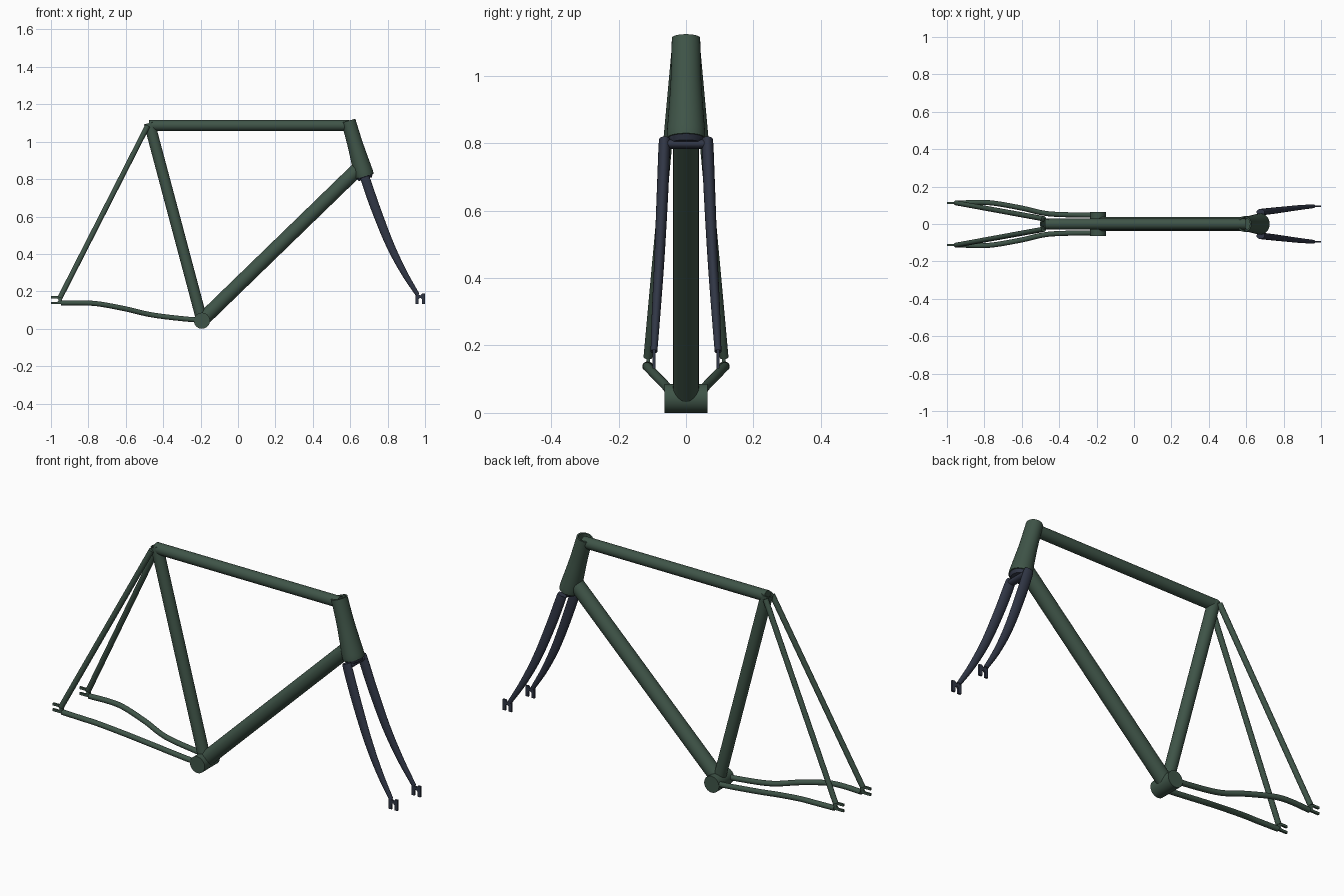
import bpy, bmesh, math
from mathutils import Vector

if "Cube" in bpy.data.objects:
    bpy.data.objects.remove(bpy.data.objects["Cube"])

def material(name, col):
    m = bpy.data.materials.new(name)
    m.diffuse_color = (*col, 1)
    m.use_nodes = True
    m.node_tree.nodes["Principled BSDF"].inputs["Base Color"].default_value = m.diffuse_color
    return m

GREEN = material("frame_green", (0.05, 0.09, 0.065))
BLUE = material("fork_blue", (0.03, 0.037, 0.06))

def finish(name, bm, mat, mirror):
    bmesh.ops.recalc_face_normals(bm, faces=bm.faces)
    me = bpy.data.meshes.new(name)
    bm.to_mesh(me)
    bm.free()
    me.materials.append(mat)
    ob = bpy.data.objects.new(name, me)
    bpy.context.collection.objects.link(ob)
    if mirror:
        ob.modifiers.new("mirror", 'MIRROR').use_axis = (False, True, False)
    bpy.ops.object.select_all(action='DESELECT')
    ob.select_set(True)
    bpy.context.view_layer.objects.active = ob
    bpy.ops.object.shade_smooth_by_angle(angle=math.radians(40))
    return ob

def smooth_path(pts, n=8):
    # Catmull-Rom through points of any dimension (position + radii)
    p = [[2 * a - b for a, b in zip(pts[0], pts[1])], *pts,
         [2 * a - b for a, b in zip(pts[-1], pts[-2])]]
    out = []
    for i in range(1, len(p) - 2):
        for k in range(n):
            t = k / n
            out.append([0.5 * (2 * b + (c - a) * t + (2 * a - 5 * b + 4 * c - d) * t * t
                               + (3 * b - a - 3 * c + d) * t ** 3)
                        for a, b, c, d in zip(*p[i - 1:i + 3])])
    return out + [list(pts[-1])]

def tube(name, pts, mat=GREEN, smooth=False, mirror=False, hollow=0, depth=0.1, sides=32):
    # pts: (x, y, z, sideways radius, in-plane radius)
    if smooth:
        pts = smooth_path(pts)
    bm = bmesh.new()

    def ring(c, d, ru, rv):
        ref = Vector((1, 0, 0)) if abs(d.y) > 0.9 else Vector((0, 1, 0))
        u = (ref - d * d.dot(ref)).normalized()
        v = d.cross(u)
        return [bm.verts.new(c + u * ru * math.cos(a) + v * rv * math.sin(a))
                for a in (2 * math.pi * i / sides for i in range(sides))]

    pos = [Vector(p[:3]) for p in pts]
    rings = []
    for i, p in enumerate(pts):
        d = (pos[min(i + 1, len(pos) - 1)] - pos[max(i - 1, 0)]).normalized()
        rings.append(ring(pos[i], d, p[3], p[4]))
    if hollow:
        # open bore at the far end
        ru, rv = pts[-1][3] - hollow, pts[-1][4] - hollow
        rings += [ring(pos[-1], d, ru, rv), ring(pos[-1] - d * depth, d, ru, rv)]
    for a, b in zip(rings, rings[1:]):
        for i in range(sides):
            j = (i + 1) % sides
            bm.faces.new((a[i], a[j], b[j], b[i]))
    bm.faces.new(rings[0])
    bm.faces.new(rings[-1])
    return finish(name, bm, mat, mirror)

def plate(name, outline, y, t, mat):
    # flat plate in the xz plane, mirrored to both sides
    bm = bmesh.new()
    f = bm.faces.new([bm.verts.new((x, y - t / 2, z)) for x, z in outline])
    r = bmesh.ops.extrude_face_region(bm, geom=[f])
    bmesh.ops.translate(bm, vec=(0, t, 0),
                        verts=[v for v in r["geom"] if isinstance(v, bmesh.types.BMVert)])
    return finish(name, bm, mat, True)

# main triangle
tube("bottom_bracket", [(-0.193, -0.063, 0.043, 0.043, 0.043), (-0.193, 0.063, 0.043, 0.043, 0.043)])
tube("seat_tube", [(-0.193, 0, 0.045, 0.03, 0.03), (-0.474, 0, 1.10, 0.03, 0.03)], hollow=0.006)
tube("top_tube", [(-0.475, 0, 1.087, 0.029, 0.029), (0.595, 0, 1.087, 0.029, 0.029)])
tube("down_tube", [(-0.193, 0, 0.045, 0.038, 0.038), (0.64, 0, 0.853, 0.038, 0.038)])

# flared head tube: bottom to top
lo, hi = Vector((0.676, 0, 0.815)), Vector((0.590, 0, 1.112))
tube("head_tube", [(*lo.lerp(hi, t), r, r * 0.92) for t, r in
                   ((0, 0.056), (0.08, 0.056), (0.3, 0.051), (0.6, 0.045), (1, 0.042))],
     smooth=True, hollow=0.008)

# rear stays
tube("seat_stay", [(-0.483, 0.028, 1.085, 0.014, 0.014), (-0.952, 0.113, 0.165, 0.013, 0.014)], mirror=True)
tube("chain_stay", [(x, y, z, 0.0135, 0.0135) for x, y, z in
                    ((-0.19, 0.048, 0.047), (-0.28, 0.048, 0.052), (-0.46, 0.055, 0.074),
                     (-0.60, 0.085, 0.106), (-0.74, 0.11, 0.132), (-0.83, 0.116, 0.138),
                     (-0.945, 0.111, 0.138))], smooth=True, mirror=True)
plate("rear_dropout", [(-0.94, 0.132), (-0.94, 0.174), (-1.0, 0.174), (-1.0, 0.162),
                       (-0.965, 0.162), (-0.958, 0.153), (-0.965, 0.144), (-1.0, 0.144),
                       (-1.0, 0.132)], 0.112, 0.01, GREEN)

# fork
ax = (lo - hi).normalized()
c0, c1 = lo - ax * 0.01, lo + ax * 0.016
tube("fork_crown_race", [(*c0, 0.05, 0.044), (*lo, 0.052, 0.046), (*c1, 0.044, 0.036)], BLUE)
tube("fork_crown", [(0.683, -0.065, 0.797, 0.02, 0.014), (0.683, 0.065, 0.797, 0.02, 0.014)], BLUE)
tube("fork_blade", [(0.678, 0.064, 0.808, 0.013, 0.018), (0.682, 0.064, 0.797, 0.017, 0.025),
                    (0.735, 0.070, 0.645, 0.017, 0.025), (0.81, 0.079, 0.455, 0.015, 0.022),
                    (0.885, 0.088, 0.305, 0.013, 0.017), (0.96, 0.095, 0.182, 0.010, 0.011)],
     BLUE, smooth=True, mirror=True)
plate("front_dropout", [(0.948, 0.192), (0.948, 0.132), (0.965, 0.132), (0.965, 0.158),
                        (0.974, 0.166), (0.983, 0.158), (0.983, 0.132), (1.0, 0.132),
                        (1.0, 0.188), (0.984, 0.188), (0.976, 0.178)], 0.095, 0.01, BLUE)
